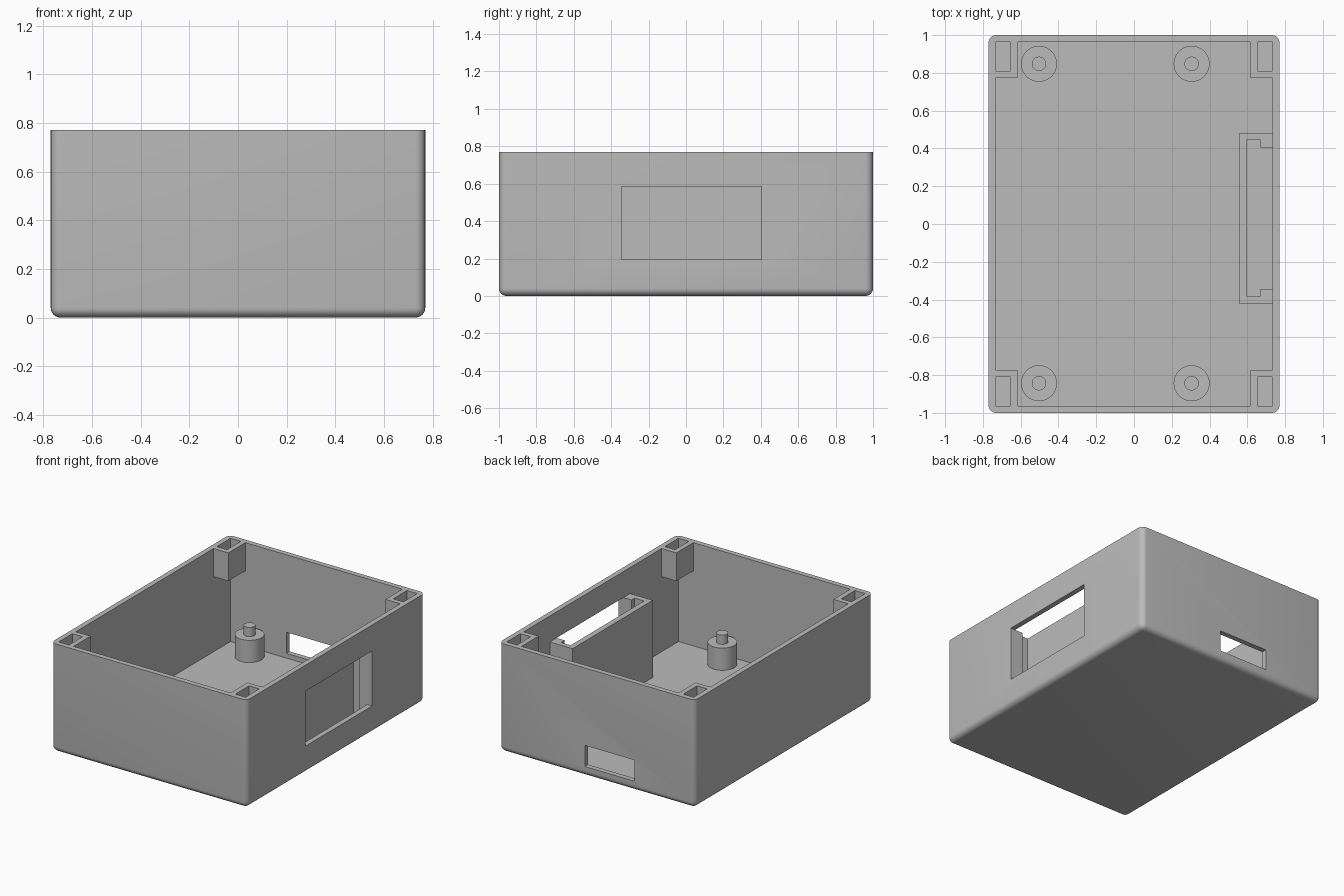
import bpy, bmesh, math

if "Cube" in bpy.data.objects:
    bpy.data.objects.remove(bpy.data.objects["Cube"], do_unlink=True)

HX, HY, H = 0.77, 1.0, 0.77      # half width, half depth, height
WALL = 0.037
IX, IY = HX - WALL, HY - WALL    # inner faces of the walls

grey = bpy.data.materials.new("plain_grey")
grey.use_nodes = True
color = (0.5, 0.5, 0.5, 1)
grey.diffuse_color = color
grey.node_tree.nodes["Principled BSDF"].inputs["Base Color"].default_value = color


def add_object(name, bm):
    bmesh.ops.recalc_face_normals(bm, faces=bm.faces)
    mesh = bpy.data.meshes.new(name)
    bm.to_mesh(mesh)
    bm.free()
    mesh.materials.append(grey)
    obj = bpy.data.objects.new(name, mesh)
    bpy.context.collection.objects.link(obj)
    return obj


def prism(bm, outline, z0, z1):
    """Extrude a flat outline from z0 up to z1."""
    face = bm.faces.new([bm.verts.new((x, y, z0)) for x, y in outline])
    ext = bmesh.ops.extrude_face_region(bm, geom=[face], use_keep_orig=True)
    top = [v for v in ext["geom"] if isinstance(v, bmesh.types.BMVert)]
    bmesh.ops.translate(bm, verts=top, vec=(0, 0, z1 - z0))


def box(bm, x0, x1, y0, y1, z0, z1):
    prism(bm, [(x0, y0), (x1, y0), (x1, y1), (x0, y1)], z0, z1)


def smooth(obj):
    bpy.ops.object.select_all(action="DESELECT")
    obj.select_set(True)
    bpy.context.view_layer.objects.active = obj
    bpy.ops.object.shade_smooth_by_angle(angle=math.radians(30))


def cut(obj, *limits):
    """Subtract a box from the object and discard the cutter."""
    bm = bmesh.new()
    box(bm, *limits)
    cutter = add_object("cutter", bm)
    cutter.hide_render = True
    mod = obj.modifiers.new("cut", "BOOLEAN")
    mod.operation, mod.solver, mod.object = "DIFFERENCE", "EXACT", cutter
    bpy.context.view_layer.objects.active = obj
    bpy.ops.object.modifier_apply(modifier=mod.name)
    bpy.data.objects.remove(cutter, do_unlink=True)


# Shell: rounded on the uprights and the bottom, sharp at the rim
bm = bmesh.new()
box(bm, -HX, HX, -HY, HY, 0, H)
edges = [e for e in bm.edges if min(v.co.z for v in e.verts) < 0.01]
bmesh.ops.bevel(bm, geom=edges, offset=0.04, segments=6, profile=0.5, affect="EDGES")
shell = add_object("case_shell", bm)
cut(shell, -IX, IX, -IY, IY, WALL, H + 0.2)              # cavity
cut(shell, IX - 0.02, HX + 0.1, -0.345, 0.405, 0.195, 0.585)  # side window
cut(shell, -0.295, 0.095, IY - 0.02, HY + 0.1, 0.07, 0.22)    # back slot
smooth(shell)

# Bracket behind the side window: open-topped pocket with retaining lips
bm = bmesh.new()
bracket = [(IX, -0.42), (0.555, -0.42), (0.555, 0.48), (IX, 0.48),
           (IX, 0.405), (0.67, 0.405), (0.67, 0.445), (0.595, 0.445),
           (0.595, -0.38), (0.67, -0.38), (0.67, -0.345), (IX, -0.345)]
prism(bm, bracket, WALL, 0.585)
add_object("window_bracket", bm)

# Corner sockets hanging from the rim
PX, PY, T = 0.617, 0.773, 0.036
for sx, side in ((1, "left"), (-1, "right")):
    for sy, end in ((-1, "front"), (1, "back")):
        bm = bmesh.new()
        outline = [(PX, IY), (PX, PY), (IX, PY), (IX, PY + T), (PX + T, PY + T), (PX + T, IY)]
        prism(bm, [(sx * x, sy * y) for x, y in outline], 0.57, H)
        floor = [(PX + T, PY + T), (IX, PY + T), (IX, IY), (PX + T, IY)]
        prism(bm, [(sx * x, sy * y) for x, y in floor], 0.57, 0.6)
        add_object(f"{end}_{side}_corner_socket", bm)

# Standoffs: stepped cylinders with locating pins
for x, side in ((0.305, "left"), (-0.503, "right")):
    for y, end in ((-0.843, "front"), (0.848, "back")):
        bm = bmesh.new()
        rings = []
        for r, z in ((0.095, WALL), (0.095, 0.195), (0.038, 0.195), (0.038, 0.26)):
            ring = bmesh.ops.create_circle(bm, segments=48, radius=r)["verts"]
            bmesh.ops.translate(bm, verts=ring, vec=(x, y, z))
            rings.append(ring)
        for a, b in zip(rings, rings[1:]):
            for i in range(48):
                j = (i + 1) % 48
                bm.faces.new((a[i], a[j], b[j], b[i]))
        bm.faces.new(rings[-1])
        bm.faces.new(rings[0])
        smooth(add_object(f"{end}_{side}_standoff", bm))
